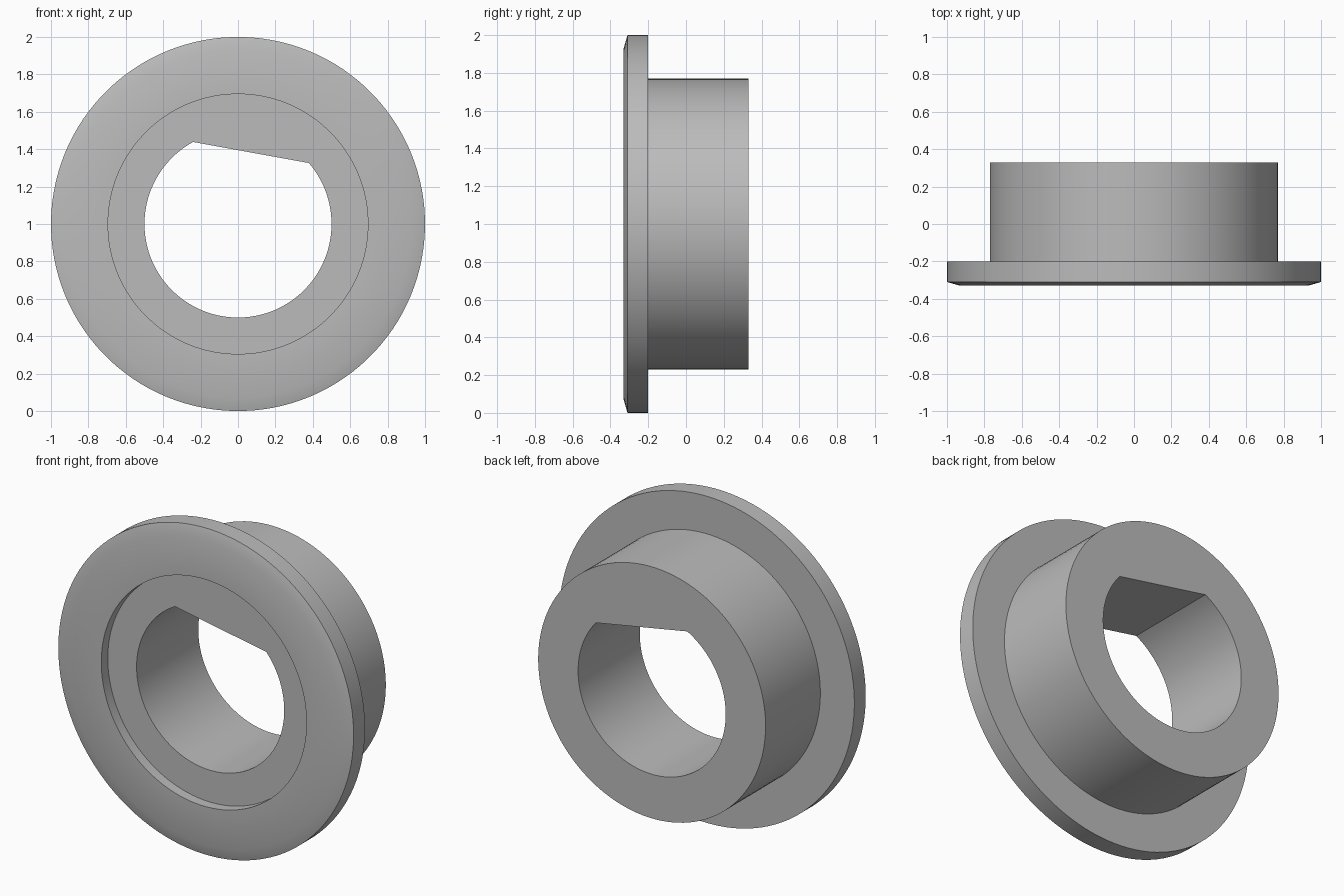
import bpy, bmesh
from math import sin, cos, radians

cube = bpy.data.objects.get("Cube")
if cube:
    bpy.data.objects.remove(cube, do_unlink=True)

SEGMENTS = 120
FLAT_ANGLE = radians(79.7)      # direction the flat of the bore faces
BORE = 0.5
FLAT = BORE * cos(radians(39))  # distance of the flat from the axis


def bore_radius(a):
    """Radius of the D-shaped bore at angle a from the middle of the flat."""
    c = cos(a)
    return min(BORE, FLAT / c) if c > 0 else BORE


# Closed cross-section (radius, y); None stands for the D-shaped bore
profile = [(None, -0.267), (0.695, -0.267), (0.695, -0.33), (0.93, -0.33),
           (1, -0.31), (1, -0.2), (0.77, -0.2), (0.77, 0.33), (None, 0.33)]

# Sweep the section around the y axis
bm = bmesh.new()
rings = []
for r, y in profile:
    ring = []
    for i in range(SEGMENTS):
        a = radians(360 * i / SEGMENTS)
        rad = r or bore_radius(a)
        t = a + FLAT_ANGLE
        ring.append(bm.verts.new((rad * cos(t), y, 1 + rad * sin(t))))
    rings.append(ring)
for k, ring in enumerate(rings):
    nxt = rings[(k + 1) % len(rings)]
    for i in range(SEGMENTS):
        j = (i + 1) % SEGMENTS
        bm.faces.new((ring[i], ring[j], nxt[j], nxt[i]))
bmesh.ops.recalc_face_normals(bm, faces=bm.faces)
mesh = bpy.data.meshes.new("flanged_bushing")
bm.to_mesh(mesh)
bm.free()
bushing = bpy.data.objects.new("flanged_bushing", mesh)
bpy.context.collection.objects.link(bushing)

# Plain grey material
grey = bpy.data.materials.new("grey")
grey.use_nodes = True
color = (0.5, 0.5, 0.5, 1)
grey.diffuse_color = color
grey.node_tree.nodes["Principled BSDF"].inputs["Base Color"].default_value = color
mesh.materials.append(grey)

# Smooth curved walls, crisp rims
bpy.ops.object.select_all(action='DESELECT')
bushing.select_set(True)
bpy.context.view_layer.objects.active = bushing
bpy.ops.object.shade_smooth_by_angle(angle=radians(30))
